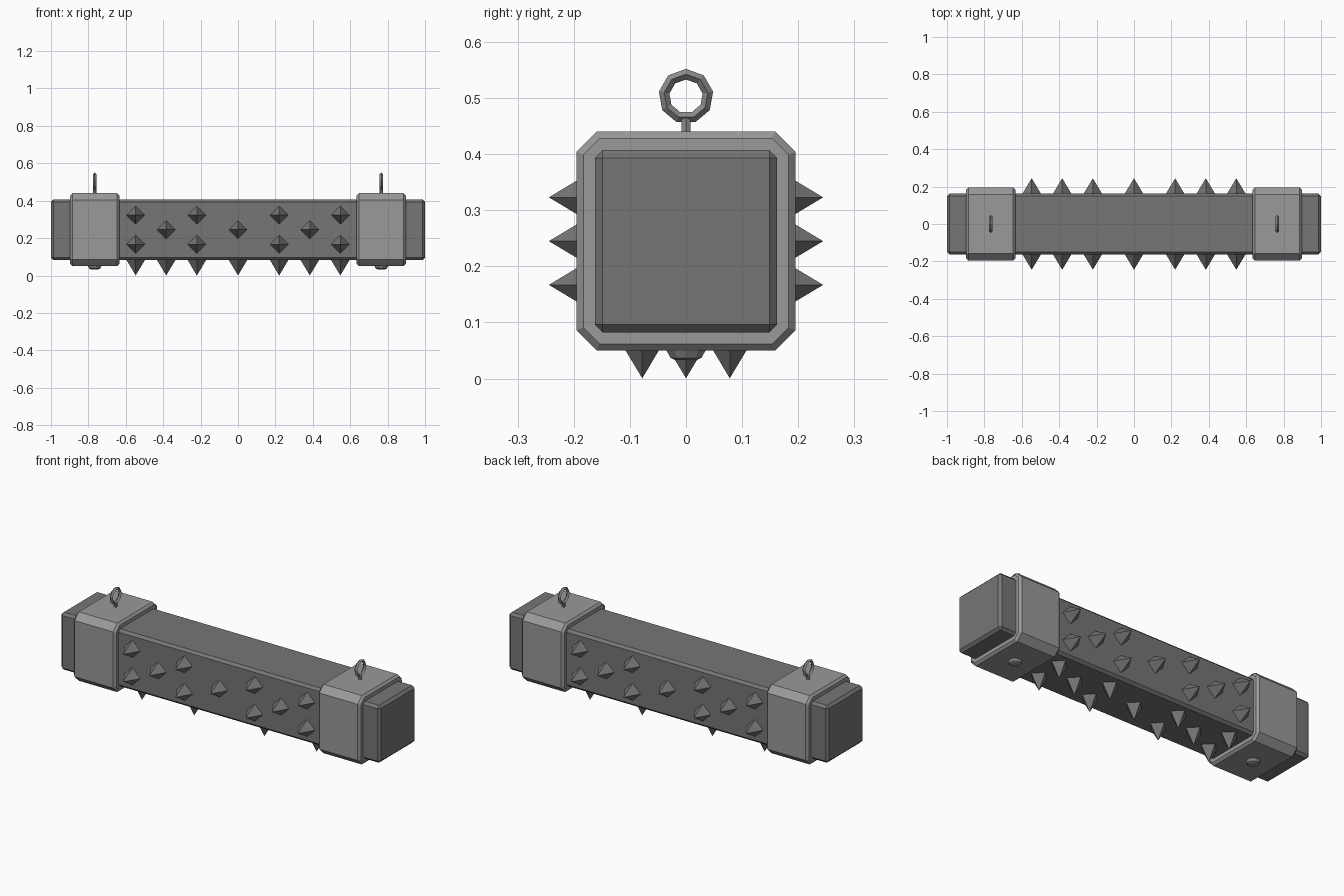
import bpy, bmesh, math
from mathutils import Matrix, Vector

if "Cube" in bpy.data.objects:
    bpy.data.objects.remove(bpy.data.objects["Cube"])

ZC = 0.245  # height of the beam axis


def material(name, v):
    m = bpy.data.materials.new(name)
    m.diffuse_color = (v, v, v, 1)
    m.use_nodes = True
    m.node_tree.nodes["Principled BSDF"].inputs["Base Color"].default_value = m.diffuse_color
    return m


DARK = material("dark iron", 0.18)
LIGHT = material("light steel", 0.32)
RING = material("ring steel", 0.27)


def finish(bm, name, mat):
    bmesh.ops.recalc_face_normals(bm, faces=bm.faces)
    me = bpy.data.meshes.new(name)
    bm.to_mesh(me)
    bm.free()
    me.materials.append(mat)
    ob = bpy.data.objects.new(name, me)
    bpy.context.collection.objects.link(ob)
    return ob


def bevel(bm, edges, w):
    bmesh.ops.bevel(bm, geom=edges, offset=w, segments=1, affect='EDGES', profile=0.5)


def box(size, center):
    bm = bmesh.new()
    bmesh.ops.create_cube(bm, size=1)
    bmesh.ops.scale(bm, vec=size, verts=bm.verts)
    bmesh.ops.translate(bm, vec=center, verts=bm.verts)
    return bm


# main square beam with chamfered edges
bm = box((2, 0.325, 0.325), (0, 0, ZC))
bevel(bm, bm.edges[:], 0.014)
finish(bm, "beam", DARK)


# spikes: four-sided pyramids on front, back and underside
def spikes(name, normal):
    bm = bmesh.new()
    n = Vector(normal)
    side = Vector((1, 0, 0)).cross(n)
    turn = n.to_track_quat('Z', 'X').to_matrix().to_4x4()
    for i, x in enumerate((-0.547, -0.384, -0.22, 0, 0.22, 0.384, 0.547)):
        for off in ((0,) if i in (1, 3, 5) else (-0.078, 0.078)):
            base = Vector((x, 0, ZC)) + side * off
            corners = [bm.verts.new(base + n * 0.161 + d * 0.05)
                       for d in (Vector((1, 0, 0)), side, Vector((-1, 0, 0)), -side)]
            tip = bm.verts.new(base + n * 0.2445)
            bm.faces.new(corners)
            for k in range(4):
                bm.faces.new((corners[k], corners[(k + 1) % 4], tip))
    finish(bm, name, DARK)


spikes("front_spikes", (0, -1, 0))
spikes("back_spikes", (0, 1, 0))
spikes("bottom_spikes", (0, 0, -1))


def lathe(name, profile, n, center, mat):
    bm = bmesh.new()
    rings = [[bm.verts.new((center[0] + r * math.cos(2 * math.pi * k / n),
                            center[1] + r * math.sin(2 * math.pi * k / n), z))
              for k in range(n)] for r, z in profile]
    for a, b in zip(rings, rings[1:]):
        for k in range(n):
            bm.faces.new((a[k], a[(k + 1) % n], b[(k + 1) % n], b[k]))
    bm.faces.new(rings[0])
    bm.faces.new(rings[-1])
    finish(bm, name, mat)


for label, s in (("left", -1), ("right", 1)):
    x = s * 0.766
    # clamp band: wide corner chamfers, small end chamfers
    bm = box((0.264, 0.39, 0.39), (x, 0, ZC))
    bevel(bm, [e for e in bm.edges
               if abs(e.verts[0].co.x - e.verts[1].co.x) > 0.1], 0.036)
    bevel(bm, [e for e in bm.edges
               if abs(e.verts[0].co.x - e.verts[1].co.x) < 0.01], 0.012)
    finish(bm, label + "_band", LIGHT)

    # eye bolt stem
    lathe(label + "_eye_stem", [(0.009, 0.42), (0.009, 0.466)], 6, (x, 0), RING)

    # eye ring: nine sides, diamond section, standing across the beam
    bm = bmesh.new()
    loops = []
    for k in range(9):
        a = 2 * math.pi * k / 9
        loop = []
        for j in range(4):
            t = j * math.pi / 2
            r = 0.0395 + 0.0095 * math.cos(t)
            loop.append(bm.verts.new((x + 0.0095 * math.sin(t), r * math.sin(a),
                                      0.503 + r * math.cos(a))))
        loops.append(loop)
    for k in range(9):
        a, b = loops[k], loops[(k + 1) % 9]
        for j in range(4):
            bm.faces.new((a[j], a[(j + 1) % 4], b[(j + 1) % 4], b[j]))
    finish(bm, label + "_eye_ring", RING)

    # rivet head underneath
    lathe(label + "_rivet", [(0.037, 0.055), (0.036, 0.049), (0.029, 0.037),
                             (0.02, 0.033)], 10, (x, 0), RING)
